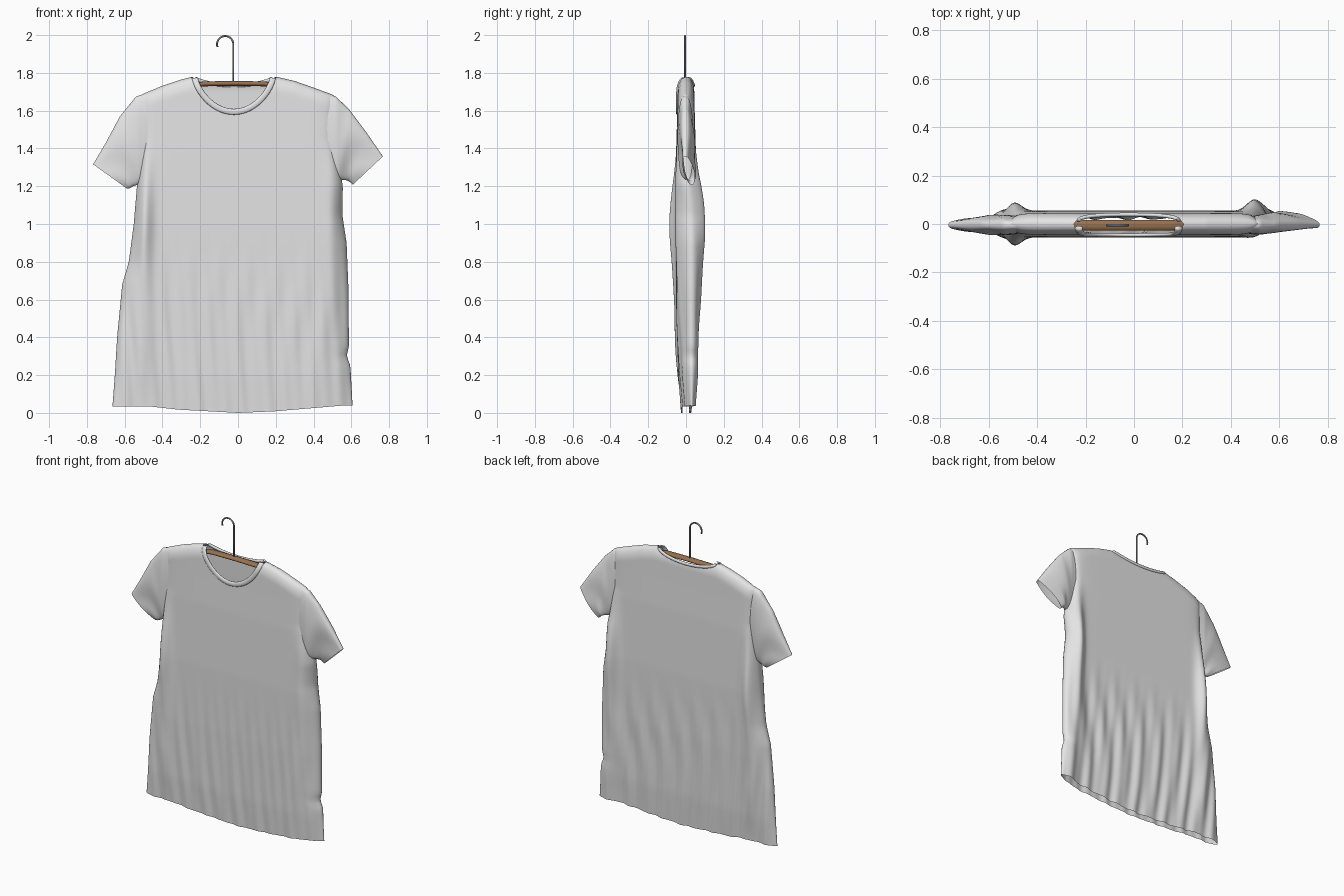
import bpy, bmesh, math
from math import sin, cos, pi, exp, sqrt
from mathutils import Vector

if "Cube" in bpy.data.objects:
    bpy.data.objects.remove(bpy.data.objects["Cube"])


def material(name, rgb):
    m = bpy.data.materials.new(name)
    m.diffuse_color = (*rgb, 1)
    m.use_nodes = True
    m.node_tree.nodes["Principled BSDF"].inputs["Base Color"].default_value = m.diffuse_color
    return m


CLOTH = material("pale_grey_cloth", (0.78, 0.78, 0.78))
WOOD = material("brown_wood", (0.31, 0.165, 0.08))
METAL = material("grey_metal", (0.25, 0.25, 0.26))


def lerp(table, t):
    """Piecewise-linear lookup with eased joints."""
    if t <= table[0][0]:
        return table[0][1]
    for (a, va), (b, vb) in zip(table, table[1:]):
        if t <= b:
            return va + (vb - va) * (t - a) / (b - a)
    return table[-1][1]


def smooth(a, b, t):
    t = min(1, max(0, (t - a) / (b - a)))
    return t * t * (3 - 2 * t)


def finish(name, bm, mat):
    bmesh.ops.remove_doubles(bm, verts=bm.verts, dist=1e-5)
    bmesh.ops.recalc_face_normals(bm, faces=bm.faces)
    me = bpy.data.meshes.new(name)
    bm.to_mesh(me)
    bm.free()
    me.materials.append(mat)
    for p in me.polygons:
        p.use_smooth = True
    ob = bpy.data.objects.new(name, me)
    bpy.context.collection.objects.link(ob)
    return ob


def skin(bm, rows, closed):
    """Quads between successive rows of points."""
    rows = [[bm.verts.new(p) for p in r] for r in rows]
    n = len(rows[0])
    for r0, r1 in zip(rows, rows[1:]):
        for i in range(n if closed else n - 1):
            j = (i + 1) % n
            bm.faces.new((r0[i], r0[j], r1[j], r1[i]))
    return rows


def sweep(name, pts, rn, ry, mat, sides=14):
    """Elliptical rod along a path: rn in the xz plane, ry along y."""
    pts = [Vector(p) for p in pts]
    rows = []
    for i, p in enumerate(pts):
        t = pts[min(i + 1, len(pts) - 1)] - pts[max(i - 1, 0)]
        n = Vector((-t.z, 0, t.x)).normalized()
        rows.append([p + n * rn * cos(2 * pi * k / sides) + Vector((0, ry * sin(2 * pi * k / sides), 0))
                     for k in range(sides)])
    bm = bmesh.new()
    rows = skin(bm, rows, True)
    bm.faces.new(rows[0])
    bm.faces.new(rows[-1])
    return finish(name, bm, mat)


# Shirt outline measurements
LEFT = [(0.03, .665), (.2, .652), (.4, .64), (.68, .613), (.8, .578), (1, .552), (1.2, .535), (1.45, .51), (1.7, .52)]
RIGHT = [(0.03, .607), (.25, .595), (.3, .575), (.35, .587), (.65, .585), (.9, .575), (1.05, .552),
         (1.2, .555), (1.45, .51), (1.7, .52)]
SHOULDER = [(-.56, 1.655), (-.5, 1.69), (-.4, 1.732), (-.3, 1.765), (-.24, 1.78), (.2, 1.78),
            (.3, 1.757), (.4, 1.722), (.5, 1.685), (.56, 1.64)]
HEM = [(-.66, .035), (-.44, .033), (-.3, .017), (0, 0), (.2, .008), (.6, .04)]
THICK = [(0, .022), (.2, .036), (.6, .049), (1, .055), (1.4, .052), (1.6, .046), (1.78, .042)]
NECK_X, NECK_R = -.022, .22


def neck_z(s, depth):
    return depth * max(0, 1 - s * s) ** .7


def half_width(x, z):
    return lerp(LEFT if x < 0 else RIGHT, z)


def cloth_y(x, z, side):
    """Depth of the front (-1) or back (+1) panel."""
    e = max(0, half_width(x, z) - abs(x))
    fall = (1 - exp(-e / .03)) ** .7 if e > 1e-6 else 0
    q = min(1, max(0, (lerp(SHOULDER, x) - z) / .08))
    rnd = sqrt(max(0, 1 - (1 - q) ** 2))
    # rolled side folds below the armholes
    amp = .034 * exp(-((z - 1.1) / .3) ** 2) + .016 * smooth(0, .4, z) * smooth(1.3, .9, z)
    if x > 0 and side < 0:
        amp *= .35
    bump = amp * exp(-((abs(x) - .5) / .045) ** 2)
    # soft vertical drape folds in the lower half
    low = smooth(1.0, .45, z)
    fold = (.005 if side > 0 else .0028) * low * sin(46 * x + 2.2 * sin(4 * z + 3 * x)) \
        + .002 * low * sin(83 * x + 5 * z)
    swing = .03 * smooth(.42, .6, x) * smooth(1.3, 1.05, z)
    return side * rnd * fall * (lerp(THICK, z) + bump + fold) + swing


# Shirt body: front and back panels meeting at sides and shoulders
bm = bmesh.new()
NU, NV = 140, 90
for side, neck_depth in ((-1, .2), (1, .045)):
    cols = []
    for i in range(NU + 1):
        u = sin((2 * i / NU - 1) * pi / 2) * .5 + (2 * i / NU - 1) * .5
        x0 = u * .52
        top = lerp(SHOULDER, x0)
        s = (x0 - NECK_X) / NECK_R
        if abs(s) < 1:
            top = 1.78 - neck_z(s, neck_depth)
        hem = lerp(HEM, u * .64)
        col = []
        for j in range(NV + 1):
            v = sin(j / NV * pi / 2) * .6 + j / NV * .4
            z = hem + (top - hem) * v
            x = u * half_width(u, z)
            if j == NV:
                x = x0
            col.append((x, cloth_y(x, z, side), z))
        cols.append(col)
    skin(bm, cols, False)
finish("shirt_body", bm, CLOTH)

# Sleeves: flattened open tubes, each ring = top x, top z, bottom x, bottom z, half depth
SLEEVES = {
    "left_sleeve": (0, [(-.46, 1.70, -.47, 1.25, .036), (-.54, 1.675, -.52, 1.212, .042),
                        (-.625, 1.57, -.555, 1.2, .038), (-.70, 1.43, -.572, 1.19, .032),
                        (-.767, 1.316, -.587, 1.187, .026)]),
    "right_sleeve": (.035, [(.46, 1.69, .47, 1.25, .036), (.52, 1.673, .53, 1.235, .042),
                            (.59, 1.605, .57, 1.232, .038), (.68, 1.485, .59, 1.225, .032),
                            (.767, 1.358, .608, 1.208, .026)]),
}
for name, (swing, rings) in SLEEVES.items():
    rows = []
    steps = 28
    for k in range(steps + 1):
        t = k / steps * (len(rings) - 1)
        tx, tz, bx, bz, d = (lerp(list(enumerate(c)), t) for c in zip(*rings))
        row = []
        for a in range(40):
            c, s = cos(2 * pi * a / 40), sin(2 * pi * a / 40)
            m = (1 - c) / 2
            ripple = 1 + .1 * sin(2.6 * t + 7 * m) * smooth(.8, 2, t)
            y = d * ripple * math.copysign(abs(s) ** .7, s)
            row.append((tx + (bx - tx) * m, y - .004 + swing * m * smooth(.5, 3, t), tz + (bz - tz) * m))
        rows.append(row)
    bm = bmesh.new()
    skin(bm, rows, True)
    finish(name, bm, CLOTH)

# Ribbed collar bands
for name, side, depth, rn in (("collar_front", -1, .18, .016), ("collar_back", 1, .04, .010)):
    path = []
    for i in range(61):
        s = -cos(pi * i / 60)
        x, z = NECK_X + .206 * s, 1.774 - neck_z(s, depth)
        path.append((x, cloth_y(x, z, side), z))
    sweep(name, path, rn, .008, CLOTH)

# Hanger: wooden bar with drooping arms, wire hook
sweep("hanger_bar", [(x, -.005, z) for x, z in
                     ((-.47, 1.64), (-.36, 1.685), (-.25, 1.73), (-.18, 1.742), (-.02, 1.744),
                      (.14, 1.742), (.21, 1.73), (.32, 1.685), (.43, 1.64))], .013, .023, WOOD)
hook = [(-.025, -.005, 1.74), (-.025, -.005, 1.85)]
hook += [(-.068 + .043 * cos(a * pi / 18), -.005, 1.952 + .043 * sin(a * pi / 18)) for a in range(0, 21)]
sweep("hanger_hook", hook, .005, .005, METAL, 10)
